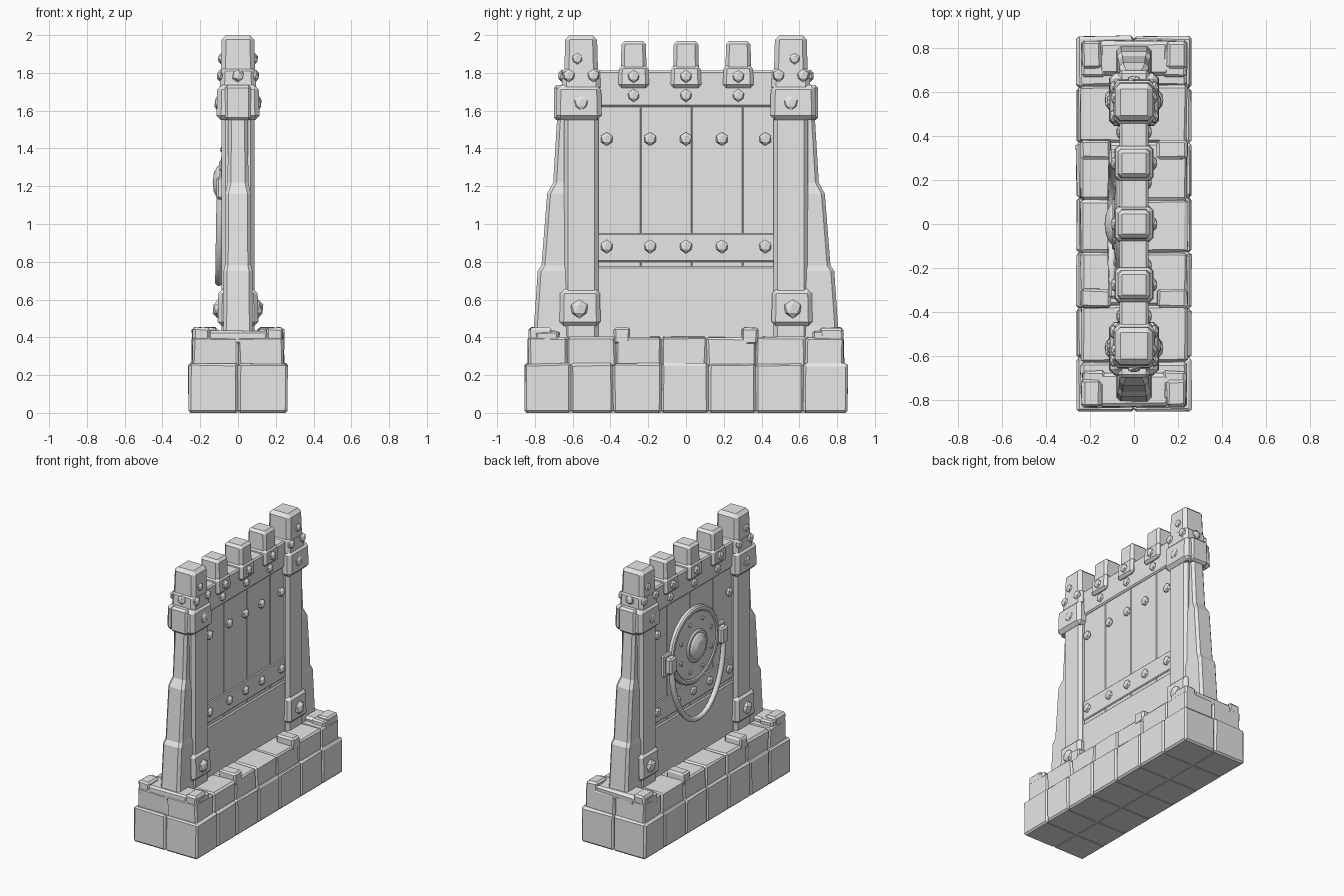
import bpy, bmesh, math, random
from mathutils import Vector, Matrix

random.seed(4)
if "Cube" in bpy.data.objects:
    bpy.data.objects.remove(bpy.data.objects["Cube"])

stone = bpy.data.materials.new("pale_grey")
stone.use_nodes = True
GREY = (0.8, 0.8, 0.8, 1)
stone.diffuse_color = GREY
stone.node_tree.nodes["Principled BSDF"].inputs["Base Color"].default_value = GREY


def finish(name, bm, smooth=False):
    bmesh.ops.recalc_face_normals(bm, faces=bm.faces)
    me = bpy.data.meshes.new(name)
    bm.to_mesh(me)
    bm.free()
    me.materials.append(stone)
    for p in me.polygons:
        p.use_smooth = smooth
    ob = bpy.data.objects.new(name, me)
    bpy.context.collection.objects.link(ob)
    return ob


def box(name, xs, ys, zs, bevel=0.012, taper=1.0, jitter=0.0):
    """Chamfered block from three ranges; taper narrows the top."""
    bm = bmesh.new()
    bmesh.ops.create_cube(bm, size=1)
    mid = [sum(r) / 2 for r in (xs, ys, zs)]
    size = [abs(r[1] - r[0]) for r in (xs, ys, zs)]
    for v in bm.verts:
        t = taper if v.co.z > 0 else 1
        v.co = Vector((mid[0] + v.co.x * size[0] * t,
                       mid[1] + v.co.y * size[1] * t,
                       mid[2] + v.co.z * size[2]))
    if bevel:
        bmesh.ops.bevel(bm, geom=bm.edges[:], offset=bevel, segments=1, affect='EDGES')
    for v in bm.verts:
        if v.co.z > 0.02:
            v.co += Vector([random.uniform(-jitter, jitter) for _ in range(3)])
    return finish(name, bm)


def rivet(name, pos, r=0.035, axis='x', height=0.6):
    """Faceted stud flattened along one axis."""
    bm = bmesh.new()
    bmesh.ops.create_icosphere(bm, subdivisions=1, radius=r)
    flat = Vector((height, 1, 1)) if axis == 'x' else Vector((1, height, 1))
    bmesh.ops.scale(bm, vec=flat, verts=bm.verts)
    bmesh.ops.translate(bm, vec=pos, verts=bm.verts)
    return finish(name, bm)


def lathe(name, profile, centre, sides=32):
    """Revolve (radius, outward) points about the -x direction."""
    bm = bmesh.new()
    verts = [bm.verts.new((-d, 0, r)) for r, d in profile]
    edges = [bm.edges.new(pair) for pair in zip(verts, verts[1:])]
    bmesh.ops.spin(bm, geom=verts + edges, cent=(0, 0, 0), axis=(1, 0, 0),
                   angle=math.tau, steps=sides)
    bmesh.ops.remove_doubles(bm, verts=bm.verts, dist=0.0005)
    bmesh.ops.translate(bm, vec=centre, verts=bm.verts)
    return finish(name, bm)


def slope(name, rows):
    """Tapered buttress from (z, half thickness, outer y) rows, inner edge at y = 0.5."""
    bm = bmesh.new()
    rings = []
    for z, hx, y in rows:
        c = 0.018
        pts = [(-hx, .5), (-hx, y - c), (-hx + c, y), (hx - c, y), (hx, y - c), (hx, .5)]
        rings.append([bm.verts.new((px, py, z)) for px, py in pts])
    for a, b in zip(rings, rings[1:]):
        for i in range(6):
            j = (i + 1) % 6
            bm.faces.new((a[i], a[j], b[j], b[i]))
    bm.faces.new(rings[0])
    bm.faces.new(rings[-1])
    return bm


# Stepped base of rough blocks around a solid core
box("base_core", (-.245, .245), (-.835, .835), (.003, .25), 0)
box("base_top_core", (-.228, .228), (-.815, .815), (.2, .39), 0)
lower = [-.855, -.61, -.385, -.13, .12, .37, .62, .855]
upper = [-.835, -.63, -.37, -.13, .11, .37, .63, .835]
for sx in (-1, 1):
    for a, b in zip(lower, lower[1:]):
        box("base_block", (0, sx * .262), (a, b), (0, .262), .012, jitter=.004)
    for a, b in zip(upper, upper[1:]):
        box("base_upper_block", (0, sx * .242), (a, b), (.24, .402), .012, jitter=.004)

# Raised stones on the base
for sy in (-1, 1):
    for sx in (-1, 1):
        box("corner_stone", (sx * .15, sx * .238), (sy * .71, sy * .832), (.36, .452), .012, jitter=.003)
        box("corner_step", (sx * .13, sx * .238), (sy * .67, sy * .80), (.36, .435), .012, jitter=.003)
        box("ledge_stone", (sx * .105, sx * .243), (sy * .295, sy * .382), (.36, .452), .012, jitter=.003)
    box("end_stone", (-.16, .16), (sy * .68, sy * .832), (.36, .435), .015, jitter=.004)

# Wall planks, beams and bands
planks = [-.5, -.24, .03, .3, .5]
box("wall_core", (-.045, .045), (-.5, .5), (.35, 1.75), 0)
for a, b in zip(planks, planks[1:]):
    box("wall_plank", (-.052, .052), (a, b), (.36, 1.66), .004)
box("top_beam", (-.065, .065), (-.52, .52), (1.62, 1.812), .01)
box("middle_band", (-.06, .06), (-.5, .5), (.80, .95), .006)
box("lower_panel", (-.062, .062), (-.5, .5), (.37, .775), .008)

# Rivet rows, leaving room for the round shield
SHIELD = Vector((-.05, 0, 1.22))
for sx in (-1, 1):
    for z in (.88, 1.45):
        for y in (-.42, -.19, 0, .19, .42):
            if sx < 0 and math.hypot(y, z - SHIELD.z) < .3:
                continue
            rivet("wall_rivet", (sx * .062, y, z), .036)

# Merlons with clasps
for y in (-.277, 0, .277):
    box("merlon", (-.078, .078), (y - .07, y + .07), (1.74, 1.97), .018, taper=.92)
    box("merlon_clasp", (-.09, .09), (y - .082, y + .082), (1.72, 1.84), .018, taper=.94)
    for sx in (-1, 1):
        rivet("clasp_rivet", (sx * .088, y, 1.78), .034)
        rivet("beam_rivet", (sx * .066, y, 1.68), .034)

# Corner posts, collars, feet and buttresses
for sy in (-1, 1):
    p = sy * .555
    box("post", (-.088, .088), (p - .092, p + .092), (.38, 1.6), .022)
    box("post_neck", (-.098, .098), (p - .105, p + .105), (1.7, 1.835), .025, taper=.93)
    box("post_cap", (-.092, .092), (p - .09, p + .09), (1.78, 2.0), .024, taper=.93)
    box("post_collar", (-.114, .114), (sy * .445, sy * .69), (1.55, 1.735), .024, taper=.96)
    box("collar_end", (-.07, .07), (sy * .6, sy * .70), (1.55, 1.735), .015)
    box("post_foot", (-.108, .108), (sy * .452, sy * .67), (.46, .655), .022, taper=.96)
    for sx in (-1, 1):
        rivet("foot_rivet", (sx * .107, sy * .565, .55), .05)
        rivet("collar_rivet", (sx * .11, sy * .555, 1.64), .04, height=.4)
        rivet("cap_rivet", (sx * .09, p + sy * .02, 1.875), .03)
        for off in (-.065, .065):
            rivet("neck_rivet", (sx * .094, p + off, 1.785), .034)
    rivet("neck_end_rivet", (0, sy * .658, 1.785), .034, axis='y')
    bm = slope("buttress", [(.36, .085, .815), (.46, .078, .805), (.75, .076, .785),
                            (.78, .07, .765), (1.16, .068, .735), (1.22, .055, .703),
                            (1.6, .052, .68)])
    bmesh.ops.scale(bm, vec=(1, sy, 1), verts=bm.verts)
    finish("buttress", bm)

# Round shield with rim and boss on the right face
lathe("shield", [(.28, 0), (.28, .024), (.27, .033), (.25, .033), (.24, .026),
                 (.12, .04), (.11, .05), (.095, .05), (.085, .06), (.05, .078), (0, .084)], SHIELD)
for k in range(8):
    a = math.tau * (k + .5) / 8
    rivet("shield_stud", SHIELD + Vector((-.035, .19 * math.cos(a), .19 * math.sin(a))), .018)

# Brackets and the hanging ring
for sy in (-1, 1):
    box("ring_bracket", (-.115, -.04), (sy * .265, sy * .34), (1.13, 1.25), .012)
    box("bracket_plate", (-.075, -.04), (sy * .25, sy * .36), (1.11, 1.27), .008)
curve = bpy.data.curves.new("hanging_ring", 'CURVE')
curve.dimensions = '3D'
curve.bevel_depth = .02
curve.bevel_resolution = 1
curve.use_fill_caps = True
line = curve.splines.new('POLY')
STEPS = 18
line.points.add(STEPS)
for k, pt in enumerate(line.points):
    a = math.pi * k / STEPS
    pt.co = (-.094 - .008 * math.sin(a), .305 * math.cos(a), 1.18 - .49 * math.sin(a), 1)
curve.materials.append(stone)
ring = bpy.data.objects.new("hanging_ring", curve)
bpy.context.collection.objects.link(ring)
